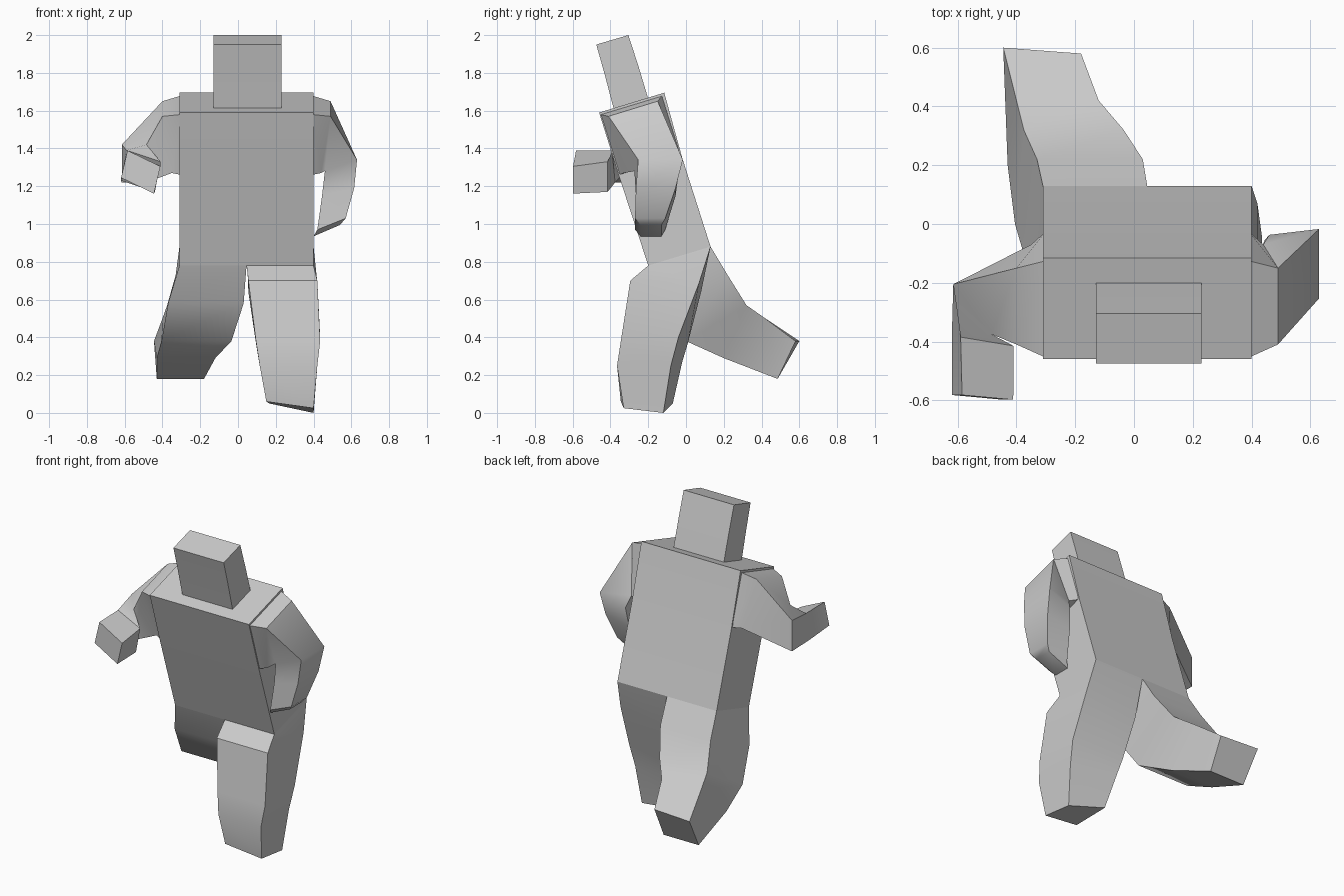
import bpy, bmesh, math
from mathutils import Vector

if "Cube" in bpy.data.objects:
    bpy.data.objects.remove(bpy.data.objects["Cube"])


def loft(name, rings, cap_start=False, cap_end=False):
    """Skin four-cornered rings into one tube, with optional end caps."""
    bm = bmesh.new()
    loops = [[bm.verts.new(p) for p in ring] for ring in rings]
    for a, b in zip(loops, loops[1:]):
        for i in range(4):
            j = (i + 1) % 4
            bm.faces.new((a[i], a[j], b[j], b[i]))
    if cap_start:
        bm.faces.new(loops[0][::-1])
    if cap_end:
        bm.faces.new(loops[-1])
    bmesh.ops.recalc_face_normals(bm, faces=bm.faces)
    mesh = bpy.data.meshes.new(name)
    bm.to_mesh(mesh)
    bm.free()
    obj = bpy.data.objects.new(name, mesh)
    bpy.context.collection.objects.link(obj)
    bpy.ops.object.select_all(action='DESELECT')
    bpy.context.view_layer.objects.active = obj
    obj.select_set(True)
    bpy.ops.object.shade_smooth_by_angle(angle=math.radians(40))
    return obj


def slab(outer, inner, front, back, skew=(0, 0), flare=0):
    """Ring from x limits and (y, z) of front and back; skew moves the inner
    back corner, flare moves the outer back corner in x."""
    return [(outer, *front), (outer + flare, *back),
            (inner, back[0] + skew[0], back[1] + skew[1]), (inner, *front)]


def tilted(c, u, v):
    """Ring from a centre and two half-width vectors."""
    c, u, v = Vector(c), Vector(u), Vector(v)
    return [c - u - v, c + u - v, c + u + v, c - u + v]


L, R, MID = -0.31, 0.40, 0.045

# Torso leaning forward
loft("torso", [
    slab(R, L, (-0.46, 1.59), (-0.115, 1.695)),
    slab(R, L, (-0.36, 1.27), (-0.02, 1.35)),
    slab(R, L, (-0.20, 0.78), (0.13, 0.88)),
], cap_start=True)

# Blocky head, sunk into the shoulders
loft("head", [
    slab(0.23, -0.13, (-0.475, 1.95), (-0.305, 2.0)),
    slab(0.23, -0.13, (-0.43, 1.79), (-0.25, 1.83)),
    slab(0.23, -0.13, (-0.375, 1.58), (-0.19, 1.63)),
], cap_start=True, cap_end=True)

# Standing leg
loft("standing_leg", [
    slab(R, MID, (-0.20, 0.78), (0.13, 0.88)),
    slab(0.42, 0.055, (-0.295, 0.70), (0.07, 0.69), (0.01, -0.05)),
    slab(0.435, 0.095, (-0.345, 0.38), (-0.04, 0.40), (0.05, -0.03)),
    slab(0.42, 0.115, (-0.365, 0.25), (-0.08, 0.25), (0.06, 0.02)),
    [(0.40, -0.33, 0.025), (0.40, -0.12, 0.0),
     (0.165, -0.07, 0.05), (0.15, -0.345, 0.06)],
], cap_end=True)

# Trailing leg kicked backward
loft("trailing_leg", [
    slab(L, MID, (-0.20, 0.78), (0.13, 0.88)),
    slab(-0.37, 0.03, (-0.12, 0.58), (0.22, 0.73), flare=0.04),
    slab(-0.405, -0.035, (0.0, 0.38), (0.32, 0.57), flare=0.03),
    slab(-0.43, -0.12, (0.20, 0.29), (0.42, 0.50), flare=0.03),
    slab(-0.43, -0.18, (0.485, 0.18), (0.60, 0.38), (-0.02, 0), flare=-0.015),
], cap_end=True)


def shoulder(side):
    """Two rings leading out of the torso wall; side is +1 or -1."""
    return [
        tilted((MID + side * 0.345, -0.24, 1.47), (0, 0.165, 0.05), (0, -0.05, 0.16)),
        tilted((MID + side * 0.42, -0.24, 1.46), (0, 0.13, 0.04),
               (side * 0.025, -0.04, 0.15)),
    ]


# Hanging arm: elbow, forearm, wrist, fist
loft("hanging_arm", shoulder(1) + [
    tilted((0.545, -0.145, 1.31), (0, 0.118, 0), (0.085, 0.01, 0.03)),
    tilted((0.53, -0.16, 1.17), (0, 0.105, 0), (0.085, 0, 0.02)),
    tilted((0.495, -0.19, 1.00), (0, 0.08, 0), (0.075, 0, 0.03)),
    tilted((0.47, -0.185, 0.965), (0, 0.055, 0), (0.07, 0, 0.03)),
], cap_end=True)

# Reaching arm: elbow, wrist, forward fist
loft("reaching_arm", shoulder(-1) + [
    tilted((-0.55, -0.29, 1.32), (-0.065, 0.085, 0), (0, 0, 0.10)),
    tilted((-0.515, -0.40, 1.28), (-0.09, 0.015, 0.03), (0.015, 0, 0.08)),
    tilted((-0.515, -0.59, 1.275), (-0.087, 0.008, 0.042), (0.017, 0, 0.072)),
], cap_end=True)
